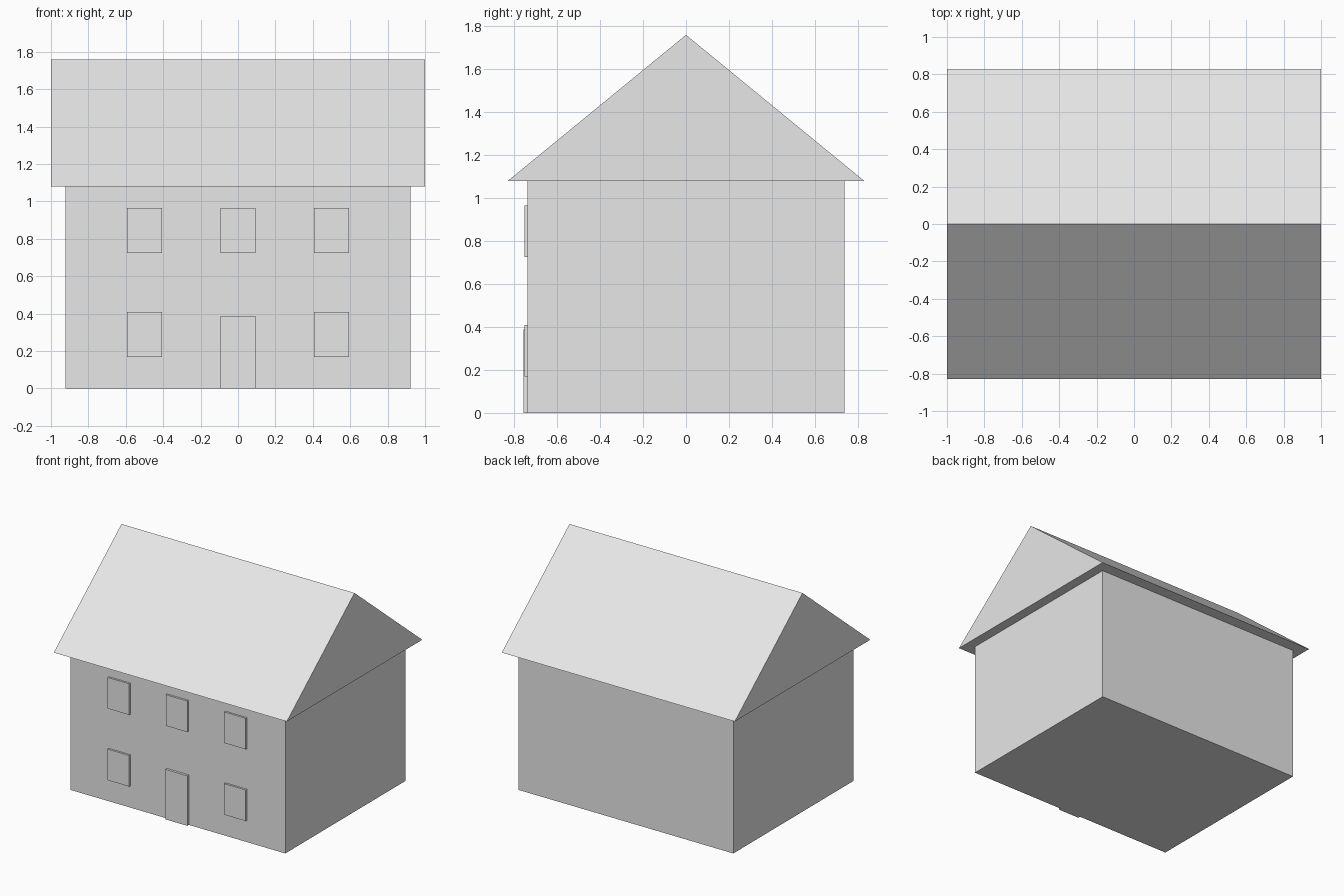
import bpy
import bmesh

default = bpy.data.objects.get("Cube")
if default:
    bpy.data.objects.remove(default, do_unlink=True)

GREY = (0.8, 0.8, 0.8, 1.0)
plain = bpy.data.materials.new("plain_grey")
plain.diffuse_color = GREY
plain.use_nodes = True
plain.node_tree.nodes["Principled BSDF"].inputs["Base Color"].default_value = GREY


def extrude_profile(name, profile, direction):
    """Make a flat-faced solid by extruding a closed profile."""
    bm = bmesh.new()
    face = bm.faces.new([bm.verts.new(p) for p in profile])
    result = bmesh.ops.extrude_face_region(bm, geom=[face], use_keep_orig=True)
    moved = [g for g in result["geom"] if isinstance(g, bmesh.types.BMVert)]
    bmesh.ops.translate(bm, verts=moved, vec=direction)
    bmesh.ops.recalc_face_normals(bm, faces=bm.faces)
    mesh = bpy.data.meshes.new(name)
    bm.to_mesh(mesh)
    bm.free()
    mesh.materials.append(plain)
    obj = bpy.data.objects.new(name, mesh)
    bpy.context.collection.objects.link(obj)
    return obj


def block(name, x, half_width, y0, y1, z0, z1):
    """Upright box, drawn as a front rectangle pushed back in y."""
    left, right = x - half_width, x + half_width
    front = [(left, y0, z0), (right, y0, z0), (right, y0, z1), (left, y0, z1)]
    return extrude_profile(name, front, (0, y1 - y0, 0))


WALL_Y = 0.737
EAVES_Z = 1.08

# Walls
block("walls", 0, 0.922, -WALL_Y, WALL_Y, 0, EAVES_Z)

# Gabled roof, a triangular prism overhanging on all sides
gable = [(-1, -0.83, EAVES_Z), (-1, 0.83, EAVES_Z), (-1, 0, 1.76)]
extrude_profile("roof", gable, (2, 0, 0))

# Door
block("door", 0, 0.094, -0.756, -WALL_Y, 0, 0.388)

# Windows: two downstairs beside the door, three upstairs
for floor, sill, columns in (("lower", 0.169, (-0.5, 0.5)),
                             ("upper", 0.725, (-0.5, 0, 0.5))):
    for x in columns:
        side = "left" if x > 0 else "right" if x < 0 else "middle"
        block(f"{floor}_window_{side}", x, 0.093, -0.752, -WALL_Y, sill, sill + 0.241)
